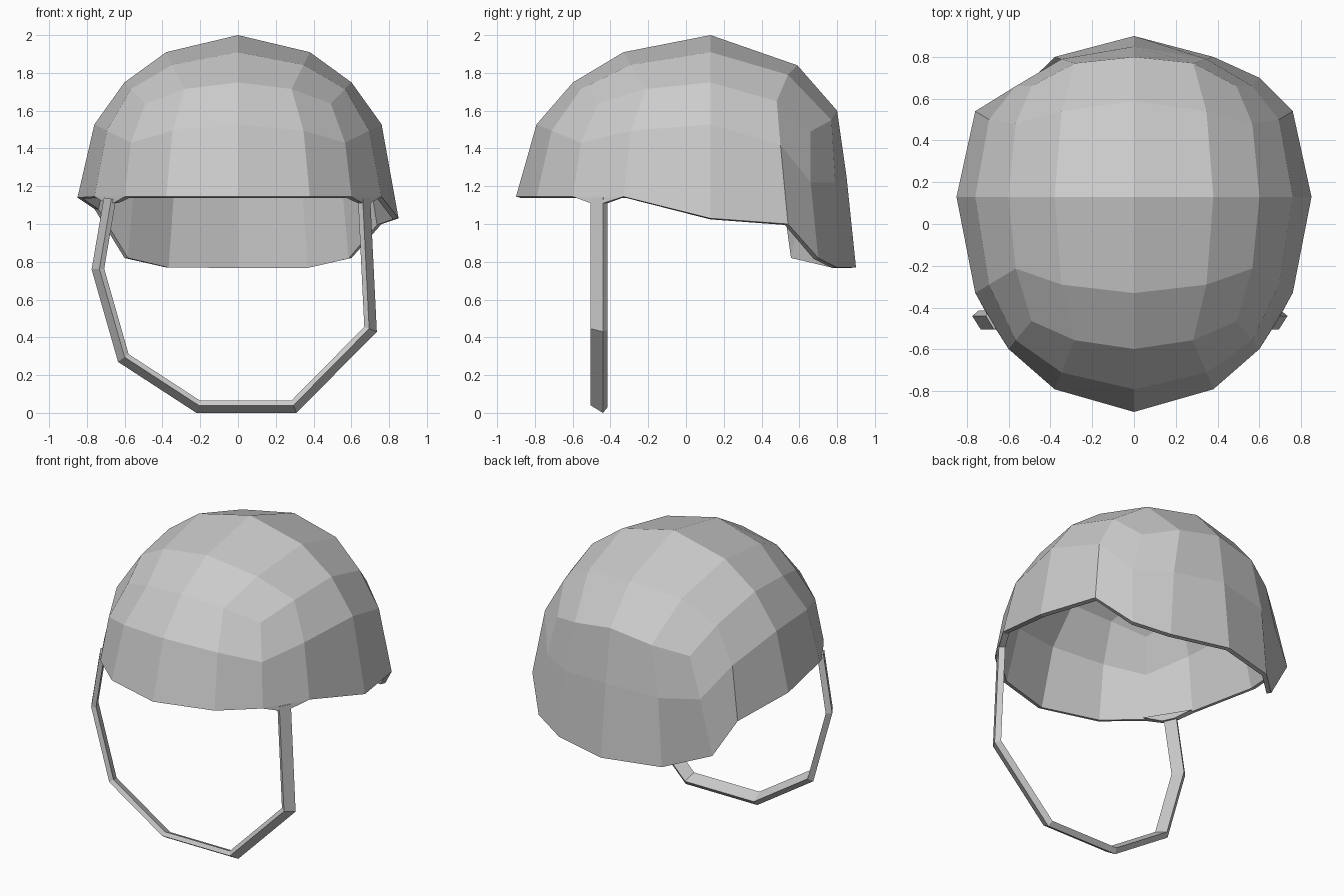
import bpy, bmesh
from mathutils import Vector

if "Cube" in bpy.data.objects:
    bpy.data.objects.remove(bpy.data.objects["Cube"], do_unlink=True)

grey = bpy.data.materials.new("plain grey")
grey.use_nodes = True
colour = (0.6, 0.6, 0.6, 1)
grey.diffuse_color = colour
grey.node_tree.nodes["Principled BSDF"].inputs["Base Color"].default_value = colour


def finish(bm, name):
    bmesh.ops.recalc_face_normals(bm, faces=bm.faces)
    mesh = bpy.data.meshes.new(name)
    bm.to_mesh(mesh)
    bm.free()
    mesh.materials.append(grey)
    obj = bpy.data.objects.new(name, mesh)
    bpy.context.collection.objects.link(obj)
    return obj


# Helmet shell: upper half of a rounded cube grid, with the back pulled in and down
CENTRE = Vector((0, 0.13, 1.145))
RADII = Vector((0.85, 1.03, 0.855))
back = {  # (|i|, j, k): (y, z)
    (0, 1, 2): (0.59, 1.84), (1, 1, 2): (0.54, 1.79), (2, 1, 2): (0.48, 1.65),
    (2, 1, 1): (0.50, 1.42), (2, 1, 0): (0.54, 1.00), (2, 0, 0): (0.13, 1.03),
    (0, 2, 2): (0.80, 1.60), (1, 2, 2): (0.77, 1.55), (2, 2, 2): (0.66, 1.49),
    (0, 2, 1): (0.85, 1.25), (1, 2, 1): (0.79, 1.22), (2, 2, 1): (0.66, 1.22),
    (0, 2, 0): (0.90, 0.77), (1, 2, 0): (0.80, 0.77), (2, 2, 0): (0.70, 0.82),
}
# The rim on the -x side is bent a little differently
right_rim = {(-2, 0, 0): (0.13, 1.14), (-2, 1, 0): (0.54, 1.08), (-2, 2, 0): (0.58, 0.82)}

bm = bmesh.new()
grid = {}
for i in range(-2, 3):
    for j in range(-2, 3):
        for k in range(3):
            if max(abs(i), abs(j), k) < 2:
                continue
            d = Vector((i, j, k)).normalized()
            p = CENTRE + d * RADII
            yz = right_rim.get((i, j, k)) or back.get((abs(i), j, k))
            if yz:
                p.y, p.z = yz
            grid[i, j, k] = bm.verts.new(p)


def quad(*keys):
    bm.faces.new([grid[key] for key in keys])


for a in range(-2, 2):
    b = a + 1
    for c in range(-2, 2):
        quad((a, c, 2), (b, c, 2), (b, c + 1, 2), (a, c + 1, 2))
    for k in range(2):
        for s in (-2, 2):
            quad((a, s, k), (b, s, k), (b, s, k + 1), (a, s, k + 1))
            quad((s, a, k), (s, b, k), (s, b, k + 1), (s, a, k + 1))
shell = finish(bm, "helmet_shell")
solid = shell.modifiers.new("thickness", "SOLIDIFY")
solid.thickness = 0.03
solid.offset = -1

# Chin strap: a slanted flat section swept along an open loop
path = [Vector(p) for p in ((-0.71, 1.14), (-0.775, 0.76), (-0.635, 0.27), (-0.22, 0),
                            (0.31, 0), (0.735, 0.43), (0.70, 1.14))]
section = ((0, -0.44), (0.04, -0.505), (0.065, -0.49), (0.03, -0.415))  # inset, y
bm = bmesh.new()
rings = []
for n, p in enumerate(path):
    before = (p - path[n - 1]).normalized() if n else None
    after = (path[n + 1] - p).normalized() if n + 1 < len(path) else None
    before, after = before or after, after or before
    along = (before + after).normalized()
    inward = Vector((-along.y, along.x)) / along.dot(before)
    ring = []
    for inset, y in section:
        q = p + inward * inset
        ring.append(bm.verts.new((q.x, y, q.y)))
    rings.append(ring)
for r, s in zip(rings, rings[1:]):
    for m in range(4):
        bm.faces.new((r[m - 1], r[m], s[m], s[m - 1]))
bm.faces.new(rings[0])
bm.faces.new(rings[-1])
finish(bm, "chin_strap")

# Flared mounts joining the strap to the rim
for side, name in ((1, "left_strap_mount"), (-1, "right_strap_mount")):
    bm = bmesh.new()
    top = [(0.60, -0.60), (0.76, -0.33), (0.72, -0.32), (0.56, -0.58)]
    low = [(0.66, -0.505), (0.70, -0.44), (0.67, -0.415), (0.635, -0.49)]
    upper = [bm.verts.new((side * x, y, 1.145)) for x, y in top]
    lower = [bm.verts.new((side * x, y, 1.11)) for x, y in low]
    bm.faces.new(upper)
    bm.faces.new(lower)
    for m in range(4):
        bm.faces.new((upper[m - 1], upper[m], lower[m], lower[m - 1]))
    finish(bm, name)
